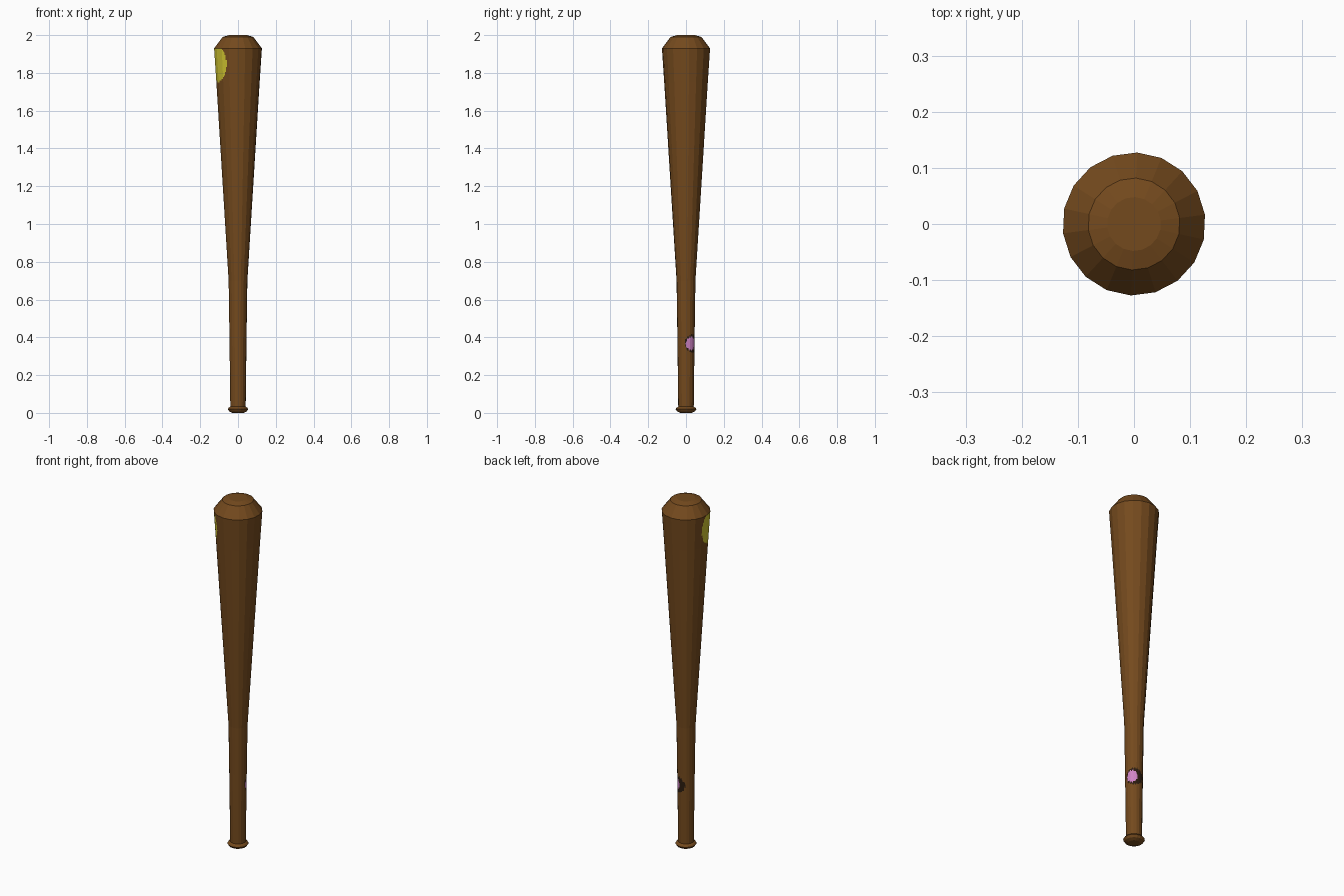
import bpy, bmesh, math

if "Cube" in bpy.data.objects:
    bpy.data.objects.remove(bpy.data.objects["Cube"])

SIDES, SUB = 18, 6                 # flat sides, and strips per side for the painted patches
OFFSET = math.radians(7.5)

def material(name, rgb):
    m = bpy.data.materials.new(name)
    m.diffuse_color = (*rgb, 1)
    m.use_nodes = True
    m.node_tree.nodes["Principled BSDF"].inputs["Base Color"].default_value = m.diffuse_color
    return m

mats = [material("brown_wood", (0.175, 0.068, 0.0125)),
        material("yellow_stain", (0.62, 0.55, 0.03)),
        material("pink_gum", (0.62, 0.23, 0.56)),
        material("dark_grime", (0.025, 0.012, 0.005))]

# Profile as (radius, height), bottom to top
profile = [(0.030, 0.0), (0.047, 0.008), (0.055, 0.020), (0.050, 0.027), (0.041, 0.033),
           (0.0445, 0.31), (0.046, 0.43), (0.050, 0.70),
           (0.1155, 1.75), (0.1275, 1.93), (0.082, 1.99), (0.048, 2.0)]
dense = {(0.31, 0.43): 18, (1.75, 1.93): 20}   # extra rows where patches sit

rows = [profile[0]]
for (r0, z0), (r1, z1) in zip(profile, profile[1:]):
    n = dense.get((z0, z1), 1)
    rows += [(r0 + (r1 - r0) * k / n, z0 + (z1 - z0) * k / n) for k in range(1, n + 1)]

def corner(i):
    a = OFFSET + 2 * math.pi * i / SIDES
    return math.cos(a), math.sin(a)

# Unit outline with straight sides
outline = []
for i in range(SIDES):
    (x0, y0), (x1, y1) = corner(i), corner(i + 1)
    outline += [(x0 + (x1 - x0) * k / SUB, y0 + (y1 - y0) * k / SUB) for k in range(SUB)]

def inside(angle, z, a0, z0, da, dz):
    d = (angle - a0 + 180) % 360 - 180
    return (d / da) ** 2 + ((z - z0) / dz) ** 2 < 1

def paint(c):
    a = math.degrees(math.atan2(c.y, c.x))
    wobble = 1 + 0.06 * math.sin(a * 0.37 + c.z * 90)
    if 1.7 < c.z < 1.93 and inside(a, c.z, 204, 1.85, 36, 0.098):
        return 1
    if 0.3 < c.z < 0.45:
        if inside(a, c.z, 38, 0.367, 37 * wobble, 0.034 * wobble):
            return 2
        if inside(a, c.z, 55, 0.367, 62 * wobble, 0.047 * wobble):
            return 3
    return 0

# Bat body: knob, handle, barrel and cap
bm = bmesh.new()
rings = [[bm.verts.new((r * x, r * y, z)) for x, y in outline] for r, z in rows]
N = len(outline)
for lo, hi in zip(rings, rings[1:]):
    for i in range(N):
        j = (i + 1) % N
        f = bm.faces.new((lo[i], lo[j], hi[j], hi[i]))
        f.material_index = paint(f.calc_center_median())
bm.faces.new(rings[0][::-1])
bm.faces.new(rings[-1])

mesh = bpy.data.meshes.new("bat")
bm.to_mesh(mesh)
bm.free()
for m in mats:
    mesh.materials.append(m)
bat = bpy.data.objects.new("bat", mesh)
bpy.context.collection.objects.link(bat)
